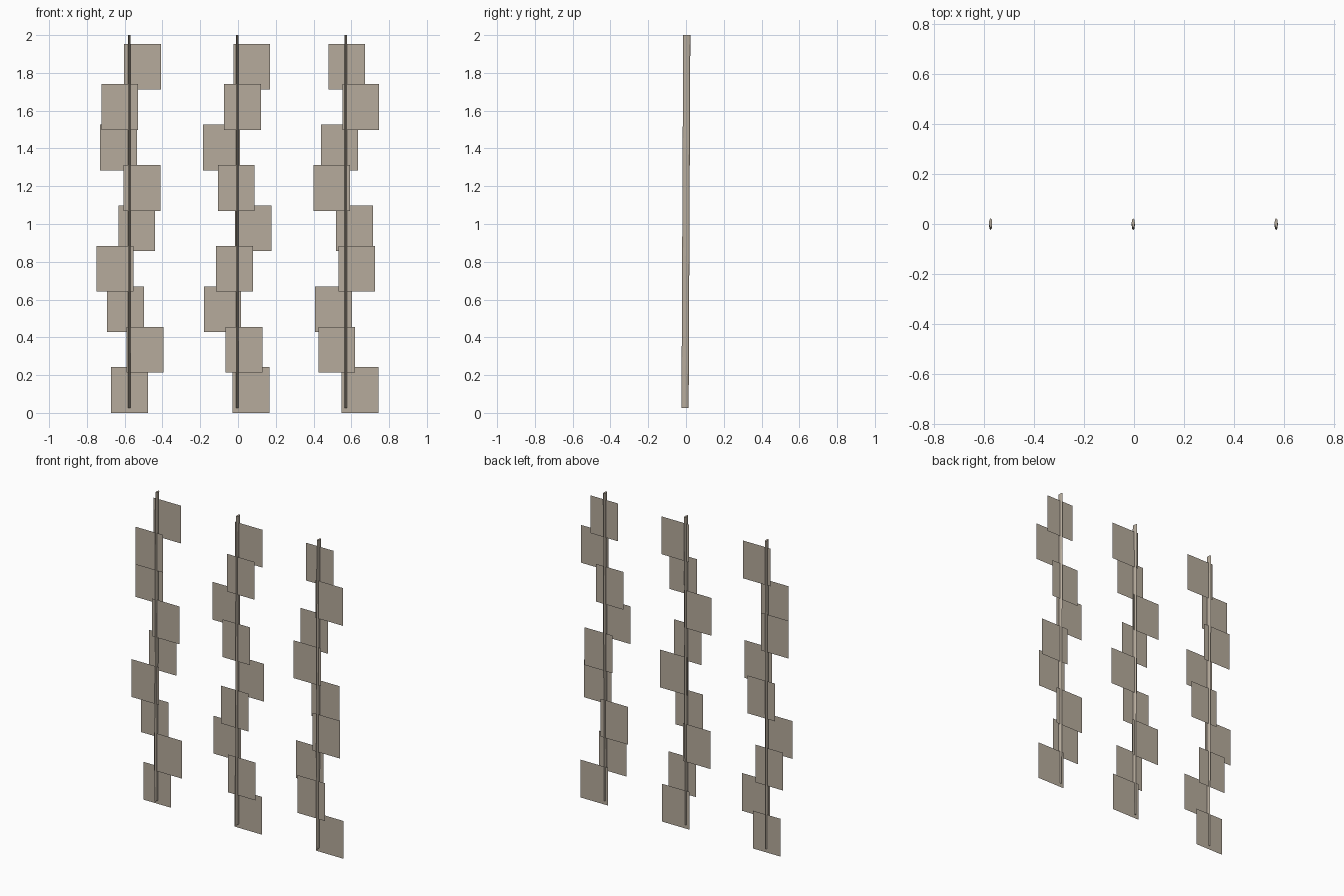
import bpy, bmesh, math

if "Cube" in bpy.data.objects:
    bpy.data.objects.remove(bpy.data.objects["Cube"])

# one warm stone-grey colour for everything
mat = bpy.data.materials.new("warm grey")
mat.diffuse_color = (0.47, 0.41, 0.335, 1)
mat.use_nodes = True
mat.node_tree.nodes["Principled BSDF"].inputs["Base Color"].default_value = mat.diffuse_color

CARD_W, CARD_H, PITCH = 0.195, 0.242, 0.214
BOTTOM_Z, TOP_Z = 0.025, 2.0

# strand x position and the card centres on it, from top to bottom
strands = {
    "left": (-0.575, [-.505, -.626, -.633, -.508, -.536, -.652, -.596, -.492, -.575]),
    "middle": (-0.003, [.073, .024, -.087, -.009, .081, -.018, -.082, .032, .069]),
    "right": (0.570, [.576, .650, .537, .496, .616, .629, .505, .523, .645]),
}


def finish(bm, name):
    me = bpy.data.meshes.new(name)
    bm.to_mesh(me)
    bm.free()
    me.materials.append(mat)
    ob = bpy.data.objects.new(name, me)
    bpy.context.collection.objects.link(ob)
    return ob


def make_cord(name, x):
    # flattened eight-sided cord leaning very slightly backwards
    bm = bmesh.new()
    rings = []
    for z, y in ((BOTTOM_Z, -0.005), (TOP_Z, 0.004)):
        rings.append([bm.verts.new((x + 0.0065 * math.cos(a), y + 0.019 * math.sin(a), z))
                      for a in (i * math.tau / 8 for i in range(8))])
    low, high = rings
    for i in range(8):
        j = (i + 1) % 8
        bm.faces.new((low[i], low[j], high[j], high[i]))
    bm.faces.new(low[::-1])
    bm.faces.new(high)
    return finish(bm, name)


def make_card(name, x, y, z):
    # thin flat panel facing the front
    bm = bmesh.new()
    w, h = CARD_W / 2, CARD_H / 2
    bm.faces.new([bm.verts.new((x + sx * w, y, z + sz * h))
                  for sx, sz in ((-1, -1), (1, -1), (1, 1), (-1, 1))])
    return finish(bm, name)


for side, (x, centres) in strands.items():
    make_cord(side + "_cord", x)
    for i, cx in enumerate(centres):
        # panels alternate between the back and the front of the cord
        y = -0.006 if i % 2 else 0.006
        make_card(f"{side}_panel_{i + 1}", cx, y, CARD_H / 2 + PITCH * (8 - i))
